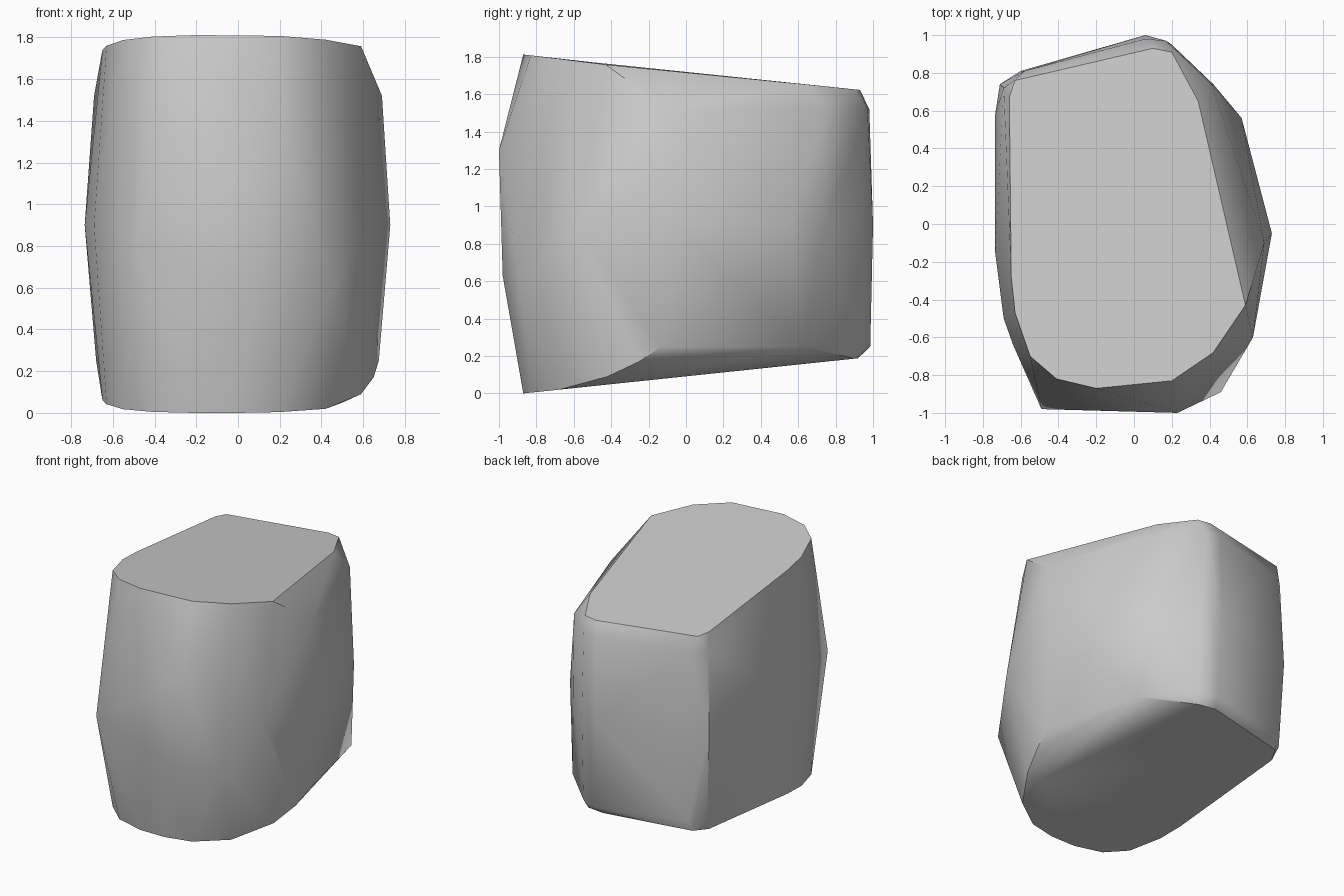
import bpy
import bmesh
import math

# Remove only the default object
default_cube = bpy.data.objects.get("Cube")
if default_cube:
    bpy.data.objects.remove(default_cube, do_unlink=True)


def flat_material(name, colour):
    mat = bpy.data.materials.new(name)
    mat.use_nodes = True
    mat.diffuse_color = colour
    for node in mat.node_tree.nodes:
        if node.type == "BSDF_PRINCIPLED":
            node.inputs["Base Color"].default_value = colour
    return mat


def top_height(x, y):
    # Cut plane that falls toward the back and drops a little at the sides
    return 1.72 - 0.105 * y - 0.05 * max(abs(x) - 0.2, 0) ** 2


def bottom_height(x, y):
    # Cut plane that rises toward the back
    return 0.091 + 0.105 * y


def rim(outline, height):
    return [(x, y, height(x, y)) for x, y in outline]


def band(z, outline):
    return [(x, y, z) for x, y in outline]


# Front half of the rim, shared by the top and bottom cuts
front_rim = [(-.65, -.28), (-.63, -.47), (-.55, -.7), (-.41, -.82),
             (-.2, -.87), (.2, -.83), (.42, -.68)]
# Back half of each rim
top_back = [(.59, -.43), (.49, 0), (.34, .65), (.2, .91),
            (.1, .93), (-.63, .76), (-.66, .67)]
bottom_back = [(.5, -.4), (.18, .9), (.05, .92), (-.6, .78), (-.66, .67)]

points = rim(front_rim + top_back, top_height)
points += rim(front_rim + bottom_back, bottom_height)
points.append((0, -.87, 0))

# Shoulders just below the top cut
points += band(1.52, [(.69, -.1), (.41, .74), (.17, .97), (.06, .98),
                      (-.58, .81), (-.69, .72)])
# Bulging waist
points += band(.9, [(.73, -.05), (.57, .56), (.42, .74), (.2, .95), (.06, 1),
                    (-.6, .81), (-.71, .74), (-.735, .58), (-.735, -.15),
                    (-.69, -.5), (-.64, -.64), (.63, -.6)])
# Shoulders just above the bottom cut
points += band(.25, [(.5, .63), (.2, .93), (.08, .985), (-.58, .8),
                     (-.68, .72), (.675, -.13)])
# Lower right chamfer
points += [(.59, -.42, .09), (.65, -.25, .17)]
# Chipped corners on the front
points += [(.23, -1, 1.3), (.46, -.89, .62), (-.49, -.98, .82), (.1, -.98, .63)]

# Wrap the corners in one faceted skin
bm = bmesh.new()
for point in points:
    bm.verts.new(point)
hull = bmesh.ops.convex_hull(bm, input=bm.verts[:])
unused = {v for v in hull["geom_interior"] + hull["geom_unused"]
          if isinstance(v, bmesh.types.BMVert)}
bmesh.ops.delete(bm, geom=list(unused), context="VERTS")
bmesh.ops.dissolve_limit(bm, angle_limit=math.radians(1),
                         verts=bm.verts[:], edges=bm.edges[:])
bmesh.ops.recalc_face_normals(bm, faces=bm.faces[:])

mesh = bpy.data.meshes.new("boulder")
bm.to_mesh(mesh)
bm.free()
mesh.materials.append(flat_material("stone_grey", (0.6, 0.6, 0.6, 1)))

boulder = bpy.data.objects.new("boulder", mesh)
bpy.context.collection.objects.link(boulder)

# Soften the gentle facets and keep the cut rims crisp
bpy.ops.object.select_all(action="DESELECT")
boulder.select_set(True)
bpy.context.view_layer.objects.active = boulder
bpy.ops.object.shade_smooth_by_angle(angle=math.radians(35))
